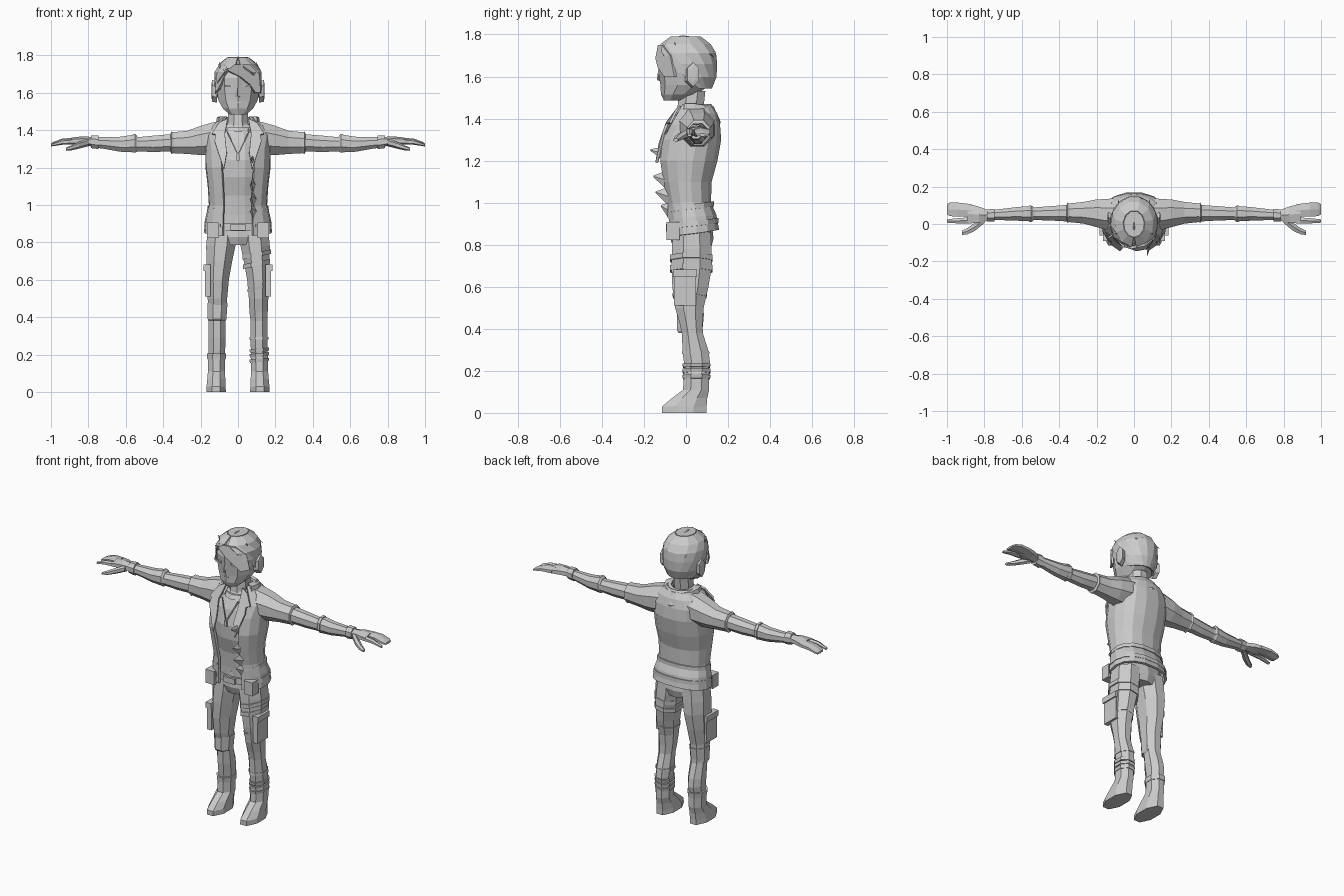
import bpy, bmesh, math
from mathutils import Vector

grey = bpy.data.materials.new("plain grey")
grey.diffuse_color = (0.6, 0.6, 0.6, 1)


def finish(name, bm, mirror=False, thick=0):
    bmesh.ops.recalc_face_normals(bm, faces=bm.faces)
    me = bpy.data.meshes.new(name)
    bm.to_mesh(me)
    bm.free()
    me.materials.append(grey)
    ob = bpy.data.objects.new(name, me)
    bpy.context.collection.objects.link(ob)
    if thick:
        s = ob.modifiers.new("thickness", 'SOLIDIFY')
        s.thickness, s.offset = thick, 0
    if mirror:
        ob.modifiers.new("mirror", 'MIRROR').use_mirror_merge = False
    return ob


def skin(bm, loops, closed=True, caps=True):
    rows = [[bm.verts.new(p) for p in l] for l in loops]
    n = len(rows[0])
    for a, b in zip(rows, rows[1:]):
        for i in range(n if closed else n - 1):
            j = (i + 1) % n
            bm.faces.new((a[i], a[j], b[j], b[i]))
    if caps:
        bm.faces.new(rows[0])
        bm.faces.new(rows[-1])


def loft(name, rings, axis='Z', n=8, mirror=False, tilt=0):
    """Rings are (x, y, z, half width, half depth) across the axis."""
    loops, k = [], 1 / math.cos(math.pi / n)
    for x, y, z, a, b in rings:
        loop = []
        for i in range(n):
            t = (i + .5) * 2 * math.pi / n
            u, v = a * k * math.cos(t), b * k * math.sin(t)
            loop.append((x + u, y + v, z + tilt * u) if axis == 'Z' else (x, y + u, z + v))
        loops.append(loop)
    bm = bmesh.new()
    skin(bm, loops)
    return finish(name, bm, mirror)


def shell(name, rings, n, thick, power=.85, cap=False):
    """Open-fronted wrap; rings are (z, y, half width, half depth, opening angle, back lift)."""
    f = lambda c: math.copysign(abs(c) ** power, c)
    loops = []
    for z, y, rx, ry, t0, lift in rings:
        ts = [t0 + (2 * math.pi - 2 * t0) * i / (n - 1) for i in range(n)]
        loops.append([(rx * f(math.sin(t)), y - ry * f(math.cos(t)),
                       z + lift * (1 - math.cos(t)) / 2) for t in ts])
    bm = bmesh.new()
    skin(bm, loops, closed=False, caps=False)
    if cap:
        bm.faces.new([bm.verts.new(p) for p in loops[-1]])
    return finish(name, bm, thick=thick)


def plate(name, pts, thick=.012, mirror=False):
    bm = bmesh.new()
    bm.faces.new([bm.verts.new(p) for p in pts])
    return finish(name, bm, mirror, thick)


def box(name, c, s, mirror=False):
    bm = bmesh.new()
    bmesh.ops.create_cube(bm, size=1)
    for v in bm.verts:
        v.co = Vector(c) + Vector(v.co[i] * s[i] for i in range(3))
    return finish(name, bm, mirror)


def tuft(name, pts, w, h, mirror=False):
    """Diamond-section lock that tapers to its last point."""
    bm, loops = bmesh.new(), []
    for i, p in enumerate(map(Vector, pts)):
        k = max(1 - i / (len(pts) - 1), .08)
        loops.append([p + Vector(d) * k for d in ((w, 0, 0), (0, 0, h), (-w, 0, 0), (0, 0, -h))])
    skin(bm, loops)
    return finish(name, bm, mirror)


# Head and neck
loft("head", [(0, -.065, 1.485, .045, .038), (0, -.035, 1.515, .08, .08), (0, -.003, 1.56, .105, .113),
              (0, .005, 1.62, .116, .128), (0, .003, 1.68, .116, .134), (0, 0, 1.74, .1, .115),
              (0, -.005, 1.775, .06, .075)], n=10)
loft("neck", [(0, .03, 1.39, .07, .075), (0, .02, 1.44, .054, .062), (0, .03, 1.53, .052, .062)])
plate("nose", [(-.014, -.122, 1.58), (.014, -.122, 1.58), (0, -.136, 1.585), (0, -.13, 1.63)], .008)
box("mouth", (0, -.116, 1.548), (.03, .01, .006))
box("eye", (.05, -.122, 1.637), (.04, .008, .01), mirror=True)
loft("ear", [(.112, .025, 1.605, .03, .05), (.138, .035, 1.61, .028, .05), (.142, .035, 1.61, .015, .03)],
     'X', 6, True)

# Hair
shell("hair", [(1.545, .0, .1, .118, 2.1, 0), (1.6, .005, .118, .136, 1.5, 0), (1.66, .005, .123, .14, 1.0, 0),
               (1.71, .003, .12, .138, .6, 0), (1.75, 0, .1, .118, .1, 0), (1.785, .0, .055, .07, .02, 0)],
      12, .012, 1, True)
plate("fringe", [(-.06, -.115, 1.72), (-.02, -.128, 1.75), (.06, -.11, 1.75), (.11, -.07, 1.70),
                 (.118, -.05, 1.6), (.09, -.1, 1.6), (.06, -.13, 1.645), (.01, -.14, 1.685)], .014)
plate("side_fringe", [(-.05, -.12, 1.73), (-.11, -.06, 1.7), (-.118, -.04, 1.6), (-.1, -.085, 1.62)], .014)
for i, (x, z) in enumerate([(-.075, 1.745), (-.04, 1.765), (0, 1.775), (.04, 1.77), (.075, 1.745)]):
    tuft("hair_lock_%d" % i, [(x * .8, -.085, z - .02), (x, -.02, z + .008), (x * 1.05, .05, z + .005),
                              (x * 1.1, .13, z - .05)], .02, .02)
for i, x in enumerate((-.09, -.05, .05, .09)):
    tuft("crown_spike_%d" % i, [(x * .8, -.05, 1.72), (x, -.05, 1.75), (x * 1.12, -.055, 1.785 - abs(x) * .25)],
         .025, .012)

# Shirt, collar and pendant
loft("shirt", [(0, .02, .84, .145, .085), (0, .015, .95, .14, .085), (0, .005, 1.05, .13, .085),
               (0, 0, 1.15, .14, .108), (0, .005, 1.24, .145, .118), (0, .02, 1.33, .14, .11),
               (0, .03, 1.4, .1, .085), (0, .03, 1.43, .07, .07)], n=12)
loft("shirt_collar", [(0, .022, 1.39, .085, .094), (0, .026, 1.415, .08, .085)], n=10)
plate("necklace", [(-.06, -.075, 1.39), (0, -.122, 1.26), (.06, -.075, 1.39), (.054, -.08, 1.39),
                   (0, -.122, 1.275), (-.054, -.08, 1.39)], .008)
box("pendant", (0, -.123, 1.255), (.018, .012, .035))

# Jacket
shell("jacket", [(.835, .035, .176, .118, .4, .035), (.92, .028, .168, .112, .42, .02), (1.0, .012, .15, .102, .45, 0),
                 (1.1, .003, .156, .114, .46, 0), (1.2, .008, .168, .137, .46, 0), (1.3, .023, .168, .14, .5, 0),
                 (1.37, .035, .168, .122, .65, 0), (1.42, .04, .135, .105, .8, 0), (1.465, .035, .08, .08, 1.0, 0)],
      14, .014)
for name, z, y, rx, ry in (("hem_band", .885, .032, .178, .12), ("waist_band", .965, .02, .163, .11)):
    shell(name, [(z - .012, y, rx, ry, .5, .03), (z + .012, y, rx - .003, ry, .5, .03)], 14, .008)
plate("lapel", [(.055, -.03, 1.46), (.1, -.045, 1.44), (.14, -.075, 1.38), (.12, -.09, 1.375), (.125, -.105, 1.34),
                (.075, -.14, 1.19), (.06, -.125, 1.28), (.07, -.09, 1.38)], .012, True)
box("jacket_pocket", (.135, -.062, .865), (.06, .06, .085), True)
for i, (z, y, h) in enumerate([(1.24, -.17, .03), (1.115, -.155, .035), (1.04, -.145, .03), (.975, -.12, .025)]):
    tuft("torn_edge_%d" % i, [(.082, -.085, z - .01), (.078, (y - .085) / 2, z), (.07, y, z + .01)], .018, h * 1.5)

# Hood draped behind the neck
bm, loops = bmesh.new(), []
for i in range(9):
    t = math.pi * (i / 8 * 1.3 - .15)
    c, s = math.cos(t), math.sin(t)
    back = max(s, 0)
    p = Vector((.1 * c, .035 + .085 * s, 1.45 - .015 * back))
    out = Vector((c, s, 0))
    loops.append([p + out * (-.03) + Vector((0, 0, .025)), p + out * .012 + Vector((0, 0, .022)),
                  p + out * (.02 + .025 * back) + Vector((0, 0, -.03 - .02 * back)),
                  p + out * (.01 + .02 * back) + Vector((0, 0, -.05 - .055 * back)), p + out * (-.03) - Vector((0, 0, .05))])
skin(bm, loops)
finish("hood", bm)

# Sleeves, arms and cuffs
loft("sleeve", [(.06, .045, 1.365, .09, .09), (.13, .05, 1.355, .085, .088), (.2, .057, 1.345, .074, .078),
                (.27, .06, 1.335, .058, .062), (.345, .06, 1.333, .05, .056), (.355, .06, 1.333, .054, .06),
                (.36, .06, 1.333, .044, .05)], 'X', 8, True)
loft("arm", [(.33, .058, 1.335, .046, .046), (.45, .057, 1.327, .038, .044), (.53, .055, 1.325, .034, .038),
             (.57, .055, 1.328, .04, .046), (.63, .054, 1.325, .036, .04), (.72, .05, 1.332, .029, .031),
             (.78, .046, 1.336, .026, .026)], 'X', 8, True)
loft("elbow_band", [(.54, .055, 1.327, .038, .042), (.55, .055, 1.33, .044, .05), (.565, .055, 1.33, .042, .048)],
     'X', 8, True)
loft("wrist_cuff", [(.745, .047, 1.336, .034, .037), (.785, .046, 1.338, .032, .034)], 'X', 8, True)

# Hands
loft("palm", [(.775, .046, 1.338, .027, .022), (.83, .05, 1.343, .043, .021), (.89, .055, 1.342, .053, .016)],
     'X', 6, True)
loft("fingers", [(.87, .072, 1.342, .034, .016), (.94, .077, 1.34, .037, .013), (.985, .078, 1.328, .036, .009),
                 (1.0, .079, 1.322, .028, .006)], 'X', 6, True)
loft("index_finger", [(.87, .02, 1.34, .017, .014), (.94, .017, 1.336, .014, .012), (1.0, .016, 1.32, .009, .006)],
     'X', 6, True)
loft("thumb", [(.8, .025, 1.335, .02, .018), (.85, -.015, 1.32, .021, .016), (.89, -.038, 1.306, .017, .012),
               (.92, -.048, 1.298, .011, .007)], 'X', 6, True)

# Trousers and belt
loft("hips", [(0, .03, .785, .1, .085), (0, .028, .83, .16, .098), (0, .025, .93, .15, .09)], n=10)
loft("trouser_leg", [(.085, .027, .86, .078, .09), (.092, .027, .78, .078, .094), (.1, .027, .7, .069, .096),
                     (.108, .021, .6, .059, .086), (.11, .016, .5, .052, .068), (.11, .024, .43, .049, .055),
                     (.112, .03, .38, .045, .05), (.112, .046, .29, .046, .062), (.113, .052, .24, .045, .062),
                     (.114, .05, .17, .042, .05)], mirror=True)
loft("belt", [(0, .02, .862, .155, .1), (0, .02, .9, .152, .1)], n=10)
box("buckle", (0, -.085, .88), (.08, .018, .035))
box("cargo_pocket", (.162, -.005, .59), (.03, .105, .16), True)
box("pocket_flap", (.166, -.005, .665), (.038, .115, .035), True)
loft("knee_pad", [(-.11, .022, .475, .054, .064), (-.112, .018, .39, .05, .06), (-.112, .02, .38, .046, .055)])
for i, (z, rx) in enumerate([(.735, .076), (.685, .072)]):
    loft("thigh_strap_%d" % i, [(.1, .025, z - .012, rx, .1), (.1, .025, z + .012, rx, .1)], tilt=.2)
loft("knee_tear", [(.11, .018, .55, .058, .079), (.11, .018, .565, .059, .082)], tilt=.25)
loft("shin_strap", [(.112, .046, .28, .05, .066), (.112, .046, .295, .05, .064)])

# Boots and ankle wraps
loft("boot", [(.117, -.008, 0, .052, .106), (.117, -.008, .03, .051, .106), (.116, .017, .07, .048, .084),
              (.115, .048, .11, .046, .062), (.115, .05, .19, .046, .06), (.115, .05, .2, .042, .055)], mirror=True)
for i, z in enumerate((.17, .2, .225)):
    loft("ankle_wrap_%d" % i, [(.114, .05, z - .01, .05, .064), (.114, .05, z + .008, .053, .067)], tilt=.1)
loft("boot_top", [(-.115, .05, .175, .049, .064), (-.115, .05, .205, .052, .067)])
